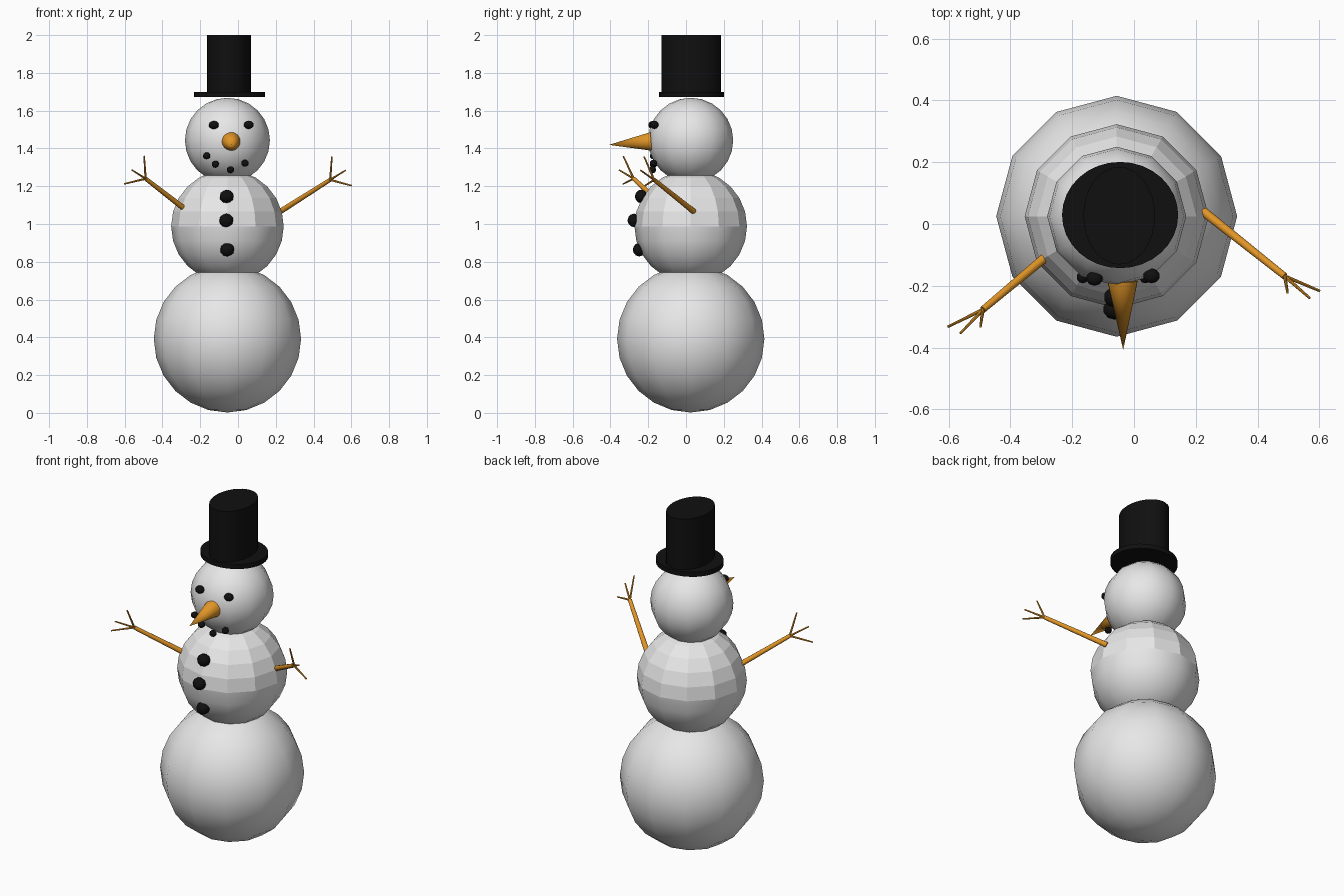
import bpy
from mathutils import Vector

if "Cube" in bpy.data.objects:
    bpy.data.objects.remove(bpy.data.objects["Cube"])


def material(name, rgb):
    m = bpy.data.materials.new(name)
    m.diffuse_color = (*rgb, 1)
    m.use_nodes = True
    m.node_tree.nodes["Principled BSDF"].inputs["Base Color"].default_value = m.diffuse_color
    return m


SNOW = material("snow white", (0.8, 0.8, 0.8))
COAL = material("coal black", (0.005, 0.005, 0.005))
ORANGE = material("carrot orange", (0.75, 0.30, 0.02))


def finish(name, mat, angle=None):
    ob = bpy.context.object
    ob.name = name
    ob.data.materials.append(mat)
    if angle is None:
        bpy.ops.object.shade_smooth()
    else:
        bpy.ops.object.shade_smooth_by_angle(angle=angle)
    return ob


def ball(name, z, r):
    bpy.ops.mesh.primitive_uv_sphere_add(segments=12, ring_count=12, radius=r,
                                         location=(-0.056, 0.025, z))
    return finish(name, SNOW)


def lump(name, loc, size):
    bpy.ops.mesh.primitive_ico_sphere_add(subdivisions=2, radius=1, location=loc)
    bpy.context.object.scale = size
    return finish(name, COAL)


def rod(name, a, b, r1, r2, sides):
    a, b = Vector(a), Vector(b)
    bpy.ops.mesh.primitive_cone_add(vertices=sides, radius1=r1, radius2=r2,
                                    depth=(b - a).length, location=(a + b) / 2)
    bpy.context.object.rotation_euler = (b - a).to_track_quat('Z', 'Y').to_euler()
    return finish(name, ORANGE, 0.7)


def disc(name, loc, rx, ry, height):
    bpy.ops.mesh.primitive_cylinder_add(vertices=32, radius=1, depth=1, location=loc)
    bpy.context.object.scale = (rx, ry, height)
    return finish(name, COAL, 0.6)


# Snow balls; the torso is faceted above its equator
ball("base_ball", 0.392, 0.39)
torso = ball("torso_ball", 0.988, 0.298)
ball("head_ball", 1.443, 0.225)
for p in torso.data.polygons:
    p.use_smooth = p.center.z < 0

# Top hat
disc("hat_brim", (-0.045, 0.029, 1.686), 0.188, 0.172, 0.028)
disc("hat_crown", (-0.048, 0.027, 1.848), 0.116, 0.158, 0.304)

# Carrot nose
rod("nose", (-0.037, -0.185, 1.437), (-0.035, -0.408, 1.419), 0.049, 0.0, 24)

# Eyes, mouth and buttons of coal
for i, loc in enumerate([(-0.128, -0.176, 1.524), (0.057, -0.168, 1.525)]):
    lump(f"eye_{i}", loc, (0.027, 0.024, 0.022))
for i, loc in enumerate([(-0.166, -0.172, 1.361), (-0.120, -0.172, 1.316),
                         (-0.040, -0.178, 1.287), (0.037, -0.172, 1.322)]):
    lump(f"mouth_{i}", loc, (0.02, 0.02, 0.019))
for i, loc in enumerate([(-0.060, -0.237, 1.146), (-0.062, -0.276, 1.019),
                         (-0.057, -0.248, 0.864)]):
    lump(f"button_{i}", loc, (0.038, 0.034, 0.036))

# Stick arms with three twig fingers each
arms = {
    "right": [(0.225, 0.04, 1.067), (0.488, -0.169, 1.234),
              (0.602, -0.217, 1.203), (0.569, -0.24, 1.284), (0.497, -0.222, 1.357)],
    "left": [(-0.286, -0.107, 1.083), (-0.489, -0.277, 1.24),
             (-0.603, -0.333, 1.212), (-0.562, -0.354, 1.286), (-0.497, -0.332, 1.36)],
}
for side, (shoulder, wrist, *tips) in arms.items():
    rod(f"{side}_arm", shoulder, wrist, 0.015, 0.011, 12)
    for i, tip in enumerate(tips):
        rod(f"{side}_finger_{i}", wrist, tip, 0.006, 0.004, 8)
